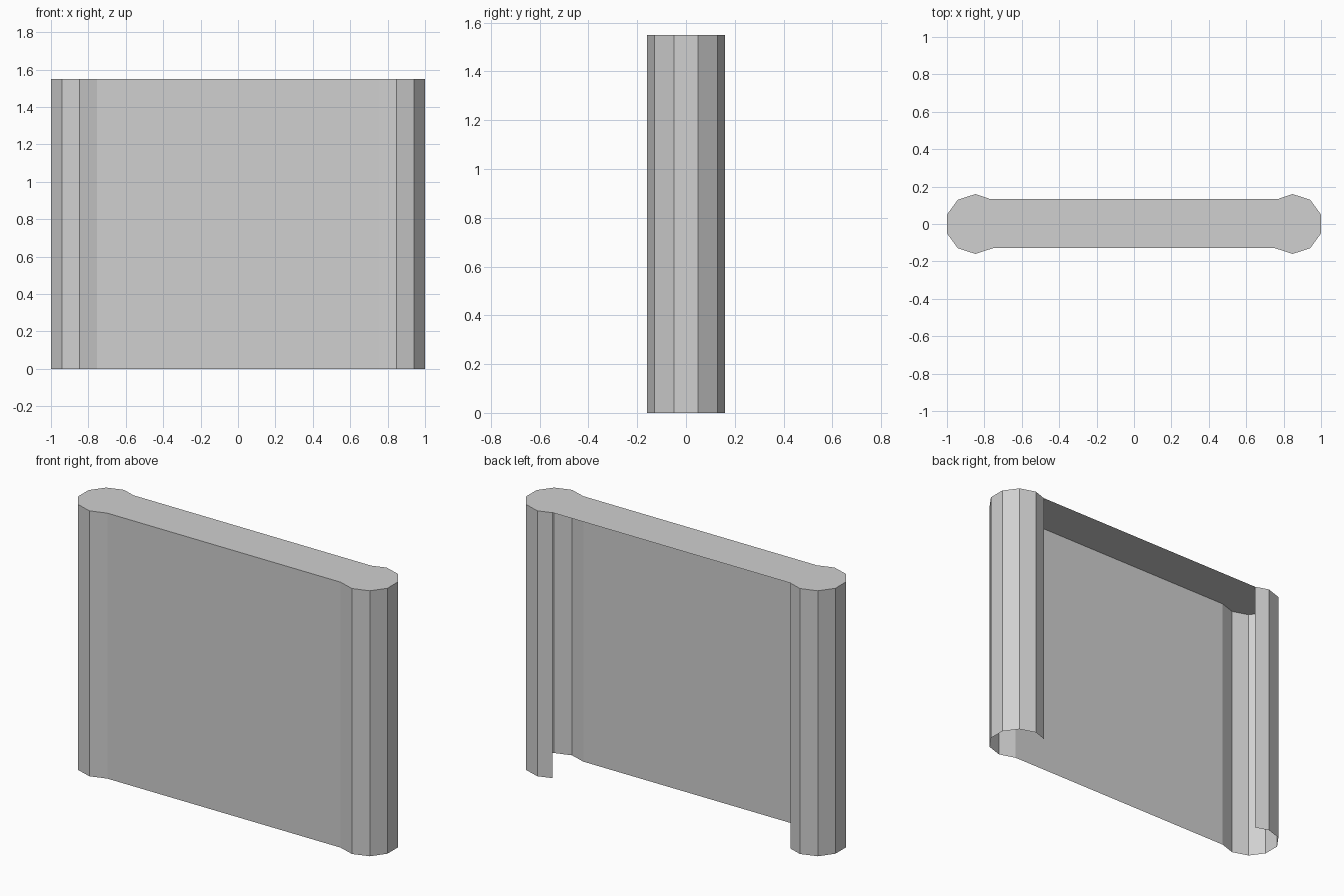
import bpy, bmesh
from math import cos, sin, radians

cube = bpy.data.objects.get("Cube")
if cube:
    bpy.data.objects.remove(cube, do_unlink=True)

HEIGHT = 1.55
RADIUS = 0.16
CENTRE = 0.848

grey = bpy.data.materials.new("light_grey")
grey.use_nodes = True
colour = (0.63, 0.63, 0.63, 1)
grey.diffuse_color = colour
grey.node_tree.nodes["Principled BSDF"].inputs["Base Color"].default_value = colour


def add_object(name, bm):
    mesh = bpy.data.meshes.new(name)
    bm.to_mesh(mesh)
    bm.free()
    mesh.materials.append(grey)
    obj = bpy.data.objects.new(name, mesh)
    bpy.context.collection.objects.link(obj)
    return obj


# Plan outline: ten-sided rounded ends, left open between them at the back
left_end = [(CENTRE + RADIUS * cos(radians(a)), RADIUS * sin(radians(a)))
            for a in range(-126, 91, 36)]
left_end.append((0.768, 0.133))
right_end = [(-x, y) for x, y in reversed(left_end)]
outline = right_end + left_end

# Front panel and rounded ends as one thin open wall
bm = bmesh.new()
low = [bm.verts.new((x, y, 0)) for x, y in outline]
high = [bm.verts.new((x, y, HEIGHT)) for x, y in outline]
for i in range(len(outline) - 1):
    bm.faces.new((low[i], low[i + 1], high[i + 1], high[i]))
add_object("front_and_end_walls", bm)

# Flat top closing the outline
bm = bmesh.new()
bm.faces.new([bm.verts.new((x, y, HEIGHT)) for x, y in outline])
add_object("top_panel", bm)
